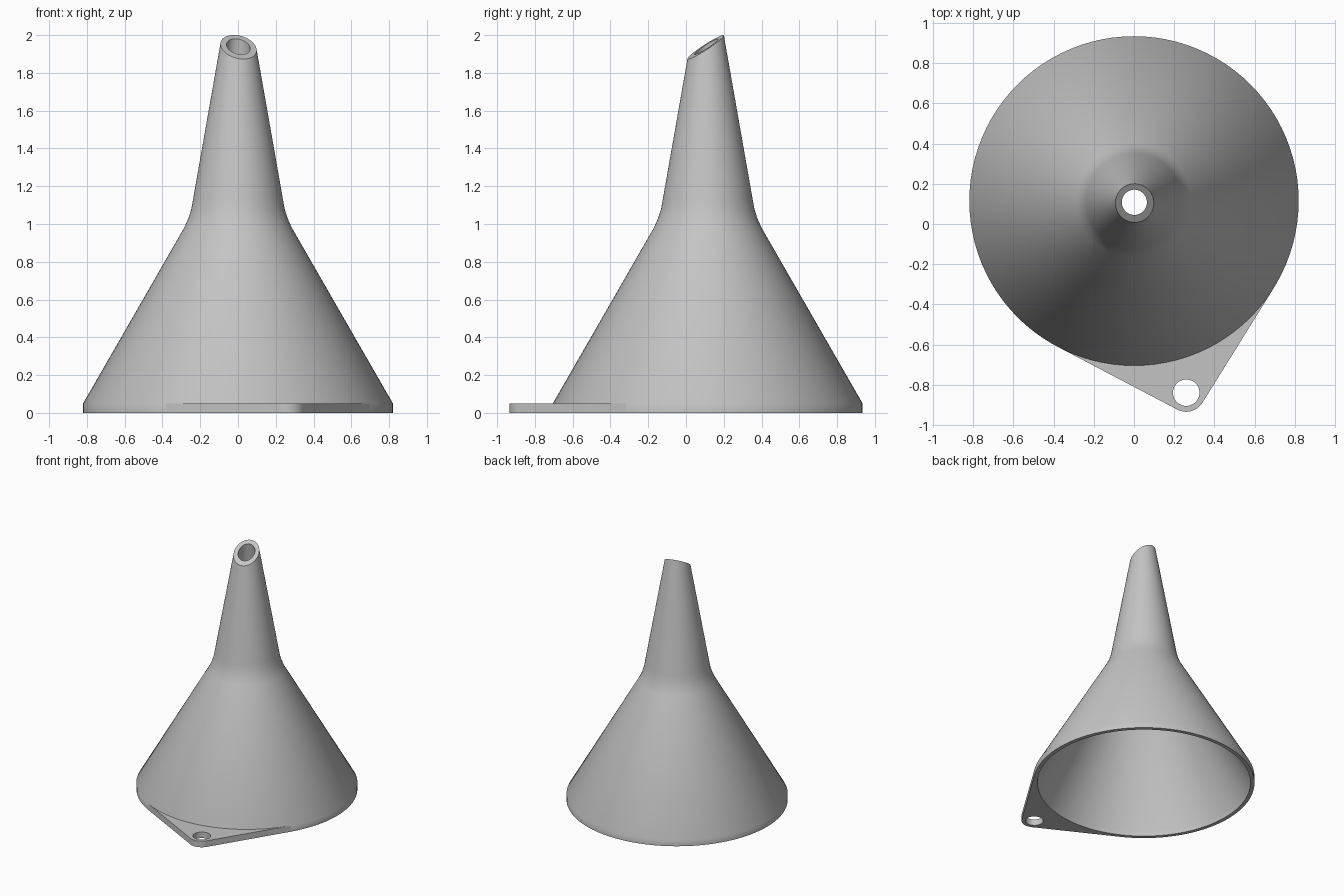
import bpy, bmesh, math
from math import sin, cos, pi
from mathutils import Vector

cube = bpy.data.objects.get("Cube")
if cube:
    bpy.data.objects.remove(cube, do_unlink=True)

SEG = 96
CENTRE = Vector((0, 0.115))      # funnel axis
EYE = Vector((0.26, -0.84))      # hanging hole
RIM, TAB_R, HOLE_R, TAB_H = 0.82, 0.095, 0.066, 0.05
to_tab = EYE - CENTRE
TAB_ANGLE = math.atan2(to_tab.y, to_tab.x)

grey = bpy.data.materials.new("grey_plastic")
grey.use_nodes = True
grey.diffuse_color = (0.55, 0.55, 0.55, 1)
grey.node_tree.nodes["Principled BSDF"].inputs["Base Color"].default_value = grey.diffuse_color


def finish(name, mesh):
    obj = bpy.data.objects.new(name, mesh)
    bpy.context.collection.objects.link(obj)
    mesh.materials.clear()
    mesh.materials.append(grey)
    bpy.ops.object.select_all(action='DESELECT')
    obj.select_set(True)
    bpy.context.view_layer.objects.active = obj
    bpy.ops.object.shade_smooth_by_angle(angle=math.radians(35))
    return obj


# Funnel: closed wall profile (radius, height); None height marks the slanted tip
outer = [(RIM, 0), (RIM, 0.05), (0.285, 0.98), (0.263, 1.03),
         (0.247, 1.08), (0.238, 1.13), (0.095, None)]
inner = [(0.062, None), (0.203, 1.12), (0.213, 1.07), (0.229, 1.02),
         (0.25, 0.97), (0.785, 0.04), (0.79, 0)]
TIP_Z, TIP_SLOPE, TAPER = 1.944, 0.66, 0.175


def wall_point(radius, z, angle):
    if z is None:                # tip plane rises away from the tab
        lean = -TIP_SLOPE * cos(angle - TAB_ANGLE)
        radius /= 1 + TAPER * lean
        z = TIP_Z + lean * radius
    return (CENTRE.x + radius * cos(angle), CENTRE.y + radius * sin(angle), z)


bm = bmesh.new()
rings = [[bm.verts.new(wall_point(r, z, 2 * pi * i / SEG)) for i in range(SEG)]
         for r, z in outer + inner]
for a, b in zip(rings, rings[1:] + rings[:1]):
    for i in range(SEG):
        j = (i + 1) % SEG
        bm.faces.new((a[i], a[j], b[j], b[i]))
bmesh.ops.recalc_face_normals(bm, faces=bm.faces)
mesh = bpy.data.meshes.new("funnel_body")
bm.to_mesh(mesh)
bm.free()
finish("funnel_body", mesh)


# Hanging tab: flat outline tangent to the rim, with a round hole
def arc(centre, radius, start, end, count):
    return [centre + radius * Vector((cos(t), sin(t)))
            for t in (start + (end - start) * i / count for i in range(count + 1))]


spread = math.acos((RIM - TAB_R) / to_tab.length)
low, high = TAB_ANGLE - spread, TAB_ANGLE + spread
outline = (arc(EYE, TAB_R, low, high, 20)
           + arc(CENTRE, RIM, high, high, 1)[:1]
           + arc(CENTRE, RIM - 0.015, high, low, 24)
           + arc(CENTRE, RIM, low, low, 1)[:1])
hole = arc(EYE, HOLE_R, 0, 2 * pi, 40)[:-1]

curve = bpy.data.curves.new("tab_outline", 'CURVE')
curve.dimensions = '2D'
curve.fill_mode = 'BOTH'
curve.extrude = TAB_H / 2
for points in (outline, hole):
    spline = curve.splines.new('POLY')
    spline.points.add(len(points) - 1)
    for p, co in zip(spline.points, points):
        p.co = (co.x, co.y, 0, 1)
    spline.use_cyclic_u = True
temp = bpy.data.objects.new("tab_outline", curve)
bpy.context.collection.objects.link(temp)
graph = bpy.context.evaluated_depsgraph_get()
tab_mesh = bpy.data.meshes.new_from_object(temp.evaluated_get(graph))
bpy.data.objects.remove(temp, do_unlink=True)

bm = bmesh.new()
bm.from_mesh(tab_mesh)
bmesh.ops.remove_doubles(bm, verts=bm.verts, dist=0.0001)
bmesh.ops.translate(bm, verts=bm.verts, vec=(0, 0, TAB_H / 2))
bmesh.ops.recalc_face_normals(bm, faces=bm.faces)
bm.to_mesh(tab_mesh)
bm.free()
tab_mesh.name = "hanging_tab"
finish("hanging_tab", tab_mesh)
